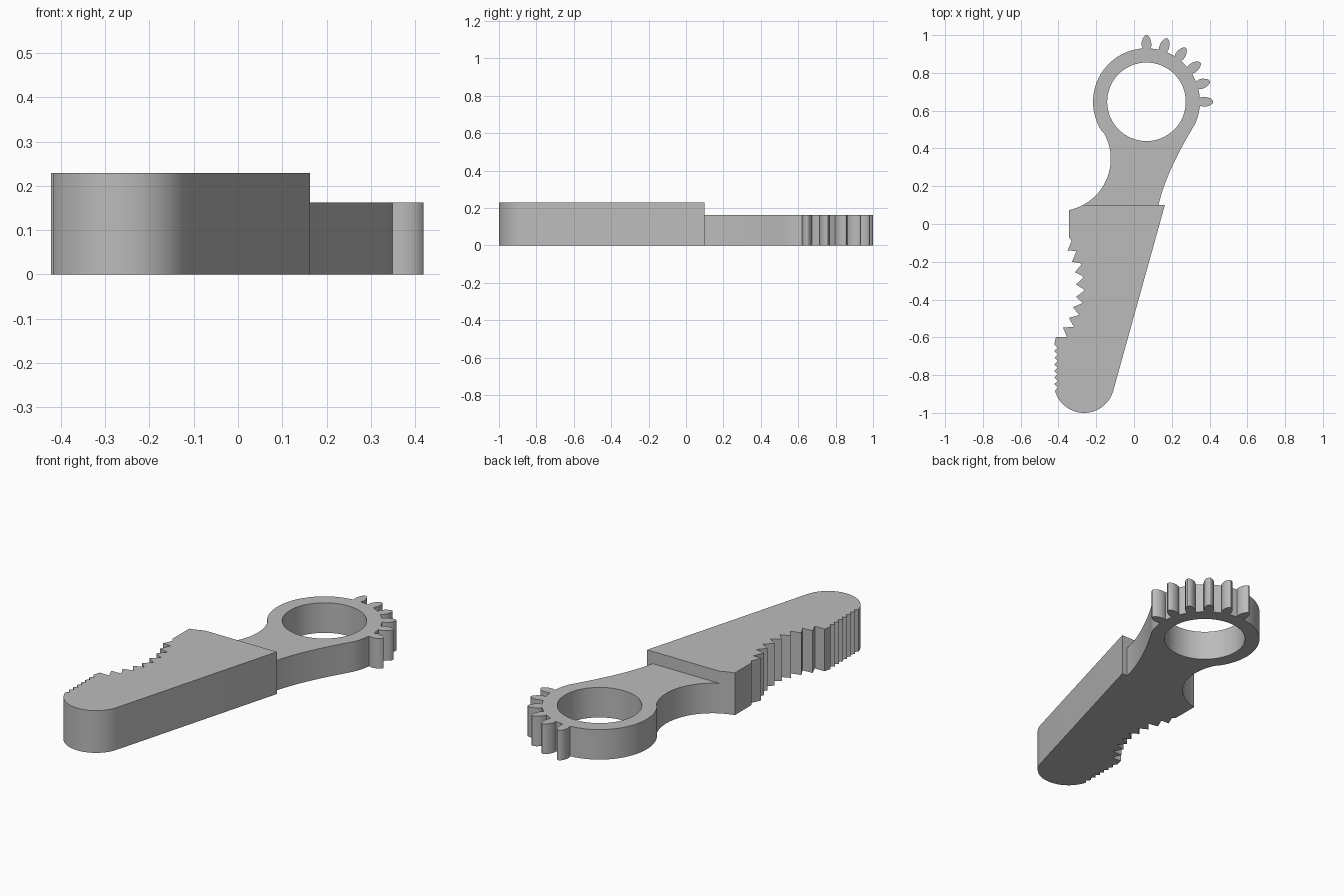
import bpy, bmesh, math
from mathutils import Vector
from mathutils.geometry import interpolate_bezier

cube = bpy.data.objects.get("Cube")
if cube:
    bpy.data.objects.remove(cube, do_unlink=True)

steel = bpy.data.materials.new("plain grey")
steel.use_nodes = True
grey = (0.5, 0.5, 0.5, 1)
steel.diffuse_color = grey
steel.node_tree.nodes["Principled BSDF"].inputs["Base Color"].default_value = grey


def arc(centre, radius, start, end, steps):
    """Points along an arc, angles in degrees."""
    points = []
    for i in range(steps + 1):
        a = math.radians(start + (end - start) * i / steps)
        points.append((centre[0] + radius * math.cos(a), centre[1] + radius * math.sin(a)))
    return points


def plate(name, loops, height, open_at_y=None):
    """Extrude closed outlines (outer first, then holes) up from the ground."""
    bm = bmesh.new()
    for loop in loops:
        verts = [bm.verts.new((x, y, 0)) for x, y in loop]
        for i, v in enumerate(verts):
            bm.edges.new((verts[i - 1], v))
    bmesh.ops.triangle_fill(bm, use_beauty=True, edges=bm.edges[:])
    grown = bmesh.ops.extrude_face_region(bm, geom=bm.faces[:])["geom"]
    top = [g for g in grown if isinstance(g, bmesh.types.BMVert)]
    bmesh.ops.translate(bm, verts=top, vec=(0, 0, height))
    bmesh.ops.recalc_face_normals(bm, faces=bm.faces[:])
    # Leave out the hidden wall where two parts meet
    if open_at_y is not None:
        hidden = [f for f in bm.faces if all(abs(v.co.y - open_at_y) < 1e-4 for v in f.verts)]
        bmesh.ops.delete(bm, geom=hidden, context="FACES")
    mesh = bpy.data.meshes.new(name)
    bm.to_mesh(mesh)
    bm.free()
    mesh.materials.append(steel)
    obj = bpy.data.objects.new(name, mesh)
    bpy.context.collection.objects.link(obj)
    bpy.ops.object.select_all(action="DESELECT")
    obj.select_set(True)
    bpy.context.view_layer.objects.active = obj
    bpy.ops.object.shade_smooth_by_angle(angle=math.radians(30))
    return obj


# Shared layout
RING = (0.066, 0.647)
RING_R = 0.283
NECK = (-0.4, 0.345)      # centre of the concave left side of the neck
NECK_R = 0.277
JOINT_Y = 0.1
joint_angle = math.degrees(math.asin((JOINT_Y - NECK[1]) / NECK_R))

# Gear tooth: (radius, half width) from root to tip
tooth = [(0.283, 0.021), (0.298, 0.026), (0.318, 0.025), (0.336, 0.019), (0.348, 0.011), (0.353, 0.003)]
root = math.degrees(tooth[0][1] / RING_R)


def gear_tooth(angle):
    side = [(r, -w) for r, w in tooth] + [(r, w) for r, w in reversed(tooth)]
    a = math.radians(angle)
    c, s = math.cos(a), math.sin(a)
    return [(RING[0] + r * c - w * s, RING[1] + r * s + w * c) for r, w in side]


# Ring with gear teeth and neck
right_side = interpolate_bezier(Vector((0.13, JOINT_Y)), Vector((0.16, 0.24)),
                                Vector((0.245, 0.40)), Vector((0.322, 0.527)), 16)
outline = [(p.x, p.y) for p in right_side]
outline += arc(RING, RING_R, -25, -root, 6)[1:-1]
for k in range(6):
    outline += gear_tooth(18 * k)
    if k < 5:
        outline += arc(RING, RING_R, 18 * k + root, 18 * (k + 1) - root, 4)[1:-1]
outline += arc(RING, RING_R, 90 + root, 213, 28)[1:]
outline += arc(NECK, NECK_R, 33, joint_angle, 22)[1:]
hole = arc(RING, 0.208, 0, 360, 64)[:-1]
plate("gear_ring_and_neck", [outline, hole], 0.163, open_at_y=JOINT_Y)

# Jaw: coarse curved grip, fine grip, round nose, straight back
coarse = [(-0.344, -0.07), (-0.33, -0.09), (-0.352, -0.14), (-0.305, -0.143), (-0.328, -0.2),
          (-0.275, -0.21), (-0.312, -0.255), (-0.265, -0.28), (-0.307, -0.32), (-0.26, -0.35),
          (-0.307, -0.386), (-0.27, -0.418), (-0.323, -0.44), (-0.29, -0.482), (-0.345, -0.497),
          (-0.318, -0.545), (-0.376, -0.548), (-0.355, -0.598), (-0.413, -0.598)]
fine = []
for k in range(7):
    y = -0.638 - 0.035 * k
    fine += [(-0.422, y), (-0.404, y - 0.0175)]
nose = arc((-0.264, -0.84), 0.16, 195.5, 344.2, 28)
shoulder = arc(NECK, NECK_R, joint_angle, -78.4, 5)
jaw = shoulder + coarse + fine + nose + [(0.163, JOINT_Y)]
plate("toothed_jaw", [jaw], 0.229)
